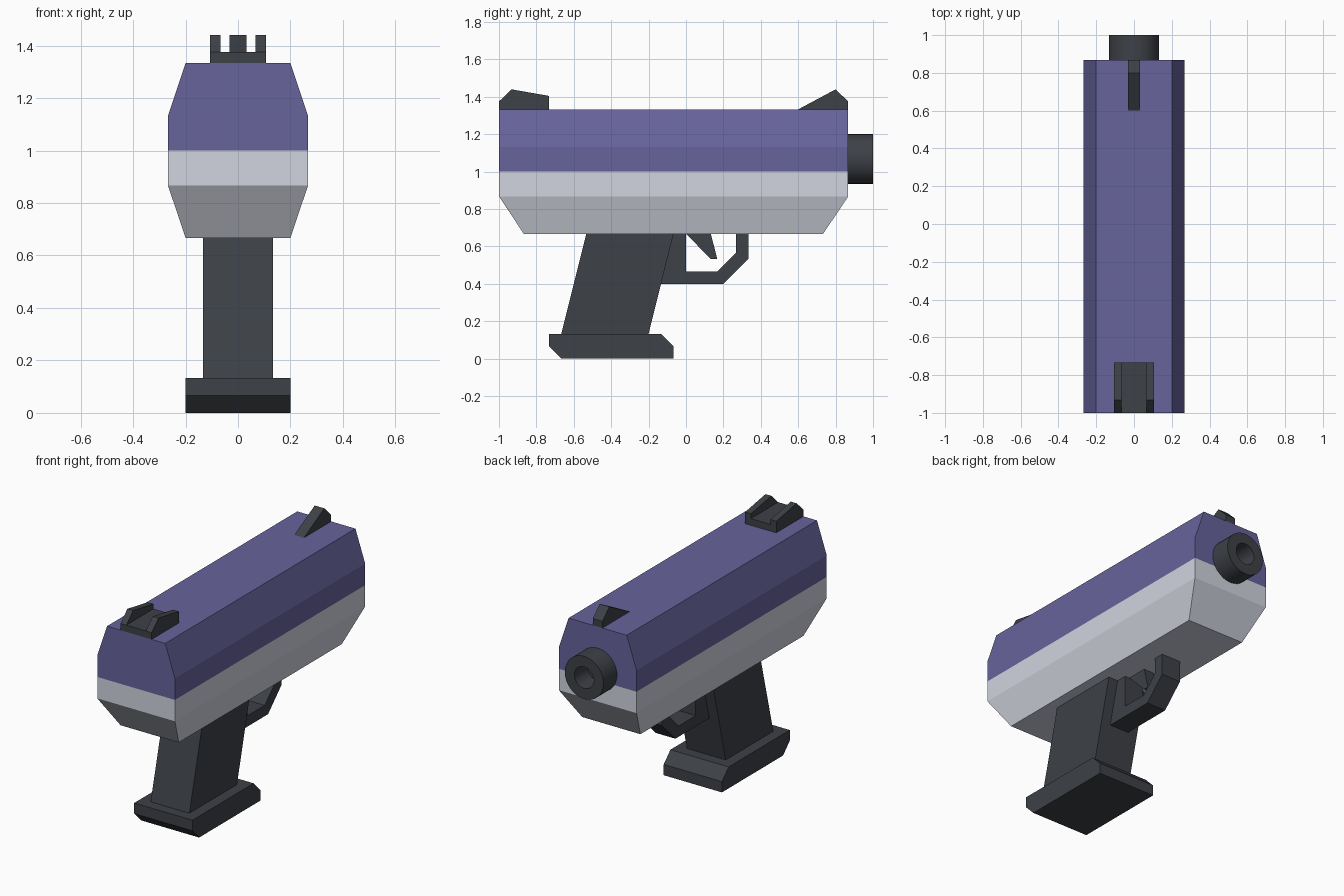
import bpy
import bmesh
from math import cos, sin, tau

if "Cube" in bpy.data.objects:
    bpy.data.objects.remove(bpy.data.objects["Cube"])


def material(name, rgb):
    mat = bpy.data.materials.new(name)
    mat.diffuse_color = (*rgb, 1)
    mat.use_nodes = True
    mat.node_tree.nodes["Principled BSDF"].inputs["Base Color"].default_value = mat.diffuse_color
    return mat


PURPLE = material("purple", (0.135, 0.125, 0.33))
LIGHT = material("light_grey", (0.64, 0.66, 0.74))
DARK = material("dark_grey", (0.047, 0.052, 0.062))


def loft(name, rings, mat):
    """Skin a row of equal-sized point rings and cap both ends."""
    bm = bmesh.new()
    rows = [[bm.verts.new(p) for p in ring] for ring in rings]
    n = len(rows[0])
    for a, b in zip(rows, rows[1:]):
        for i in range(n):
            j = (i + 1) % n
            bm.faces.new((a[i], a[j], b[j], b[i]))
    bm.faces.new(rows[0])
    bm.faces.new(rows[-1])
    bmesh.ops.recalc_face_normals(bm, faces=bm.faces)
    mesh = bpy.data.meshes.new(name)
    bm.to_mesh(mesh)
    bm.free()
    mesh.materials.append(mat)
    obj = bpy.data.objects.new(name, mesh)
    bpy.context.collection.objects.link(obj)
    return obj


def extrude(name, profile, x0, x1, mat=DARK):
    """Side profile (y, z) extruded across x."""
    return loft(name, [[(x, y, z) for y, z in profile] for x in (x0, x1)], mat)


def rect(hx, y0, y1, z):
    return [(-hx, y0, z), (hx, y0, z), (hx, y1, z), (-hx, y1, z)]


def circle(r, y, zc=1.067, n=32):
    return [(r * cos(tau * i / n), y, zc + r * sin(tau * i / n)) for i in range(n)]


# Body: upper slide and lower frame
loft("slide", [rect(0.267, -1, 0.867, 1.0), rect(0.267, -1, 0.867, 1.133),
               rect(0.2, -1, 0.867, 1.333)], PURPLE)
loft("frame", [rect(0.2, -0.867, 0.733, 0.667), rect(0.267, -1, 0.867, 0.867),
               rect(0.267, -1, 0.867, 1.0)], LIGHT)

# Hollow muzzle
muzzle = loft("muzzle", [circle(0.133, 0.85), circle(0.133, 1), circle(0.067, 1),
                         circle(0.067, 0.87)], DARK)
bpy.context.view_layer.objects.active = muzzle
muzzle.select_set(True)
bpy.ops.object.shade_smooth_by_angle()

# Grip and base plate
extrude("grip", [(-0.667, 0.133), (-0.2, 0.133), (-0.067, 0.667), (-0.533, 0.667)],
        -0.133, 0.133)
extrude("base_plate", [(-0.733, 0.133), (-0.733, 0.067), (-0.667, 0), (-0.067, 0),
                       (-0.067, 0.067), (-0.133, 0.133)], -0.2, 0.2)

# Trigger guard and trigger
extrude("trigger_guard", [(-0.2, 0.4), (0.2, 0.4), (0.333, 0.533), (0.333, 0.667),
                          (0.267, 0.667), (0.267, 0.567), (0.167, 0.467), (0, 0.467),
                          (0, 0.667), (-0.133, 0.667)], -0.067, 0.067)
extrude("trigger", [(0, 0.667), (0.133, 0.533), (0.167, 0.533), (0.133, 0.667)],
        -0.035, 0.035)

# Sights
extrude("front_sight", [(0.6, 1.333), (0.8, 1.44), (0.867, 1.375), (0.867, 1.333)],
        -0.033, 0.033)
extrude("rear_sight_base", [(-1, 1.333), (-0.733, 1.333), (-0.733, 1.375), (-1, 1.375)],
        -0.107, 0.107)
for side, label in ((-1, "left"), (1, "right")):
    extrude("rear_sight_" + label, [(-1, 1.375), (-0.733, 1.375), (-0.733, 1.405),
                                    (-0.933, 1.44)], side * 0.067, side * 0.107)
